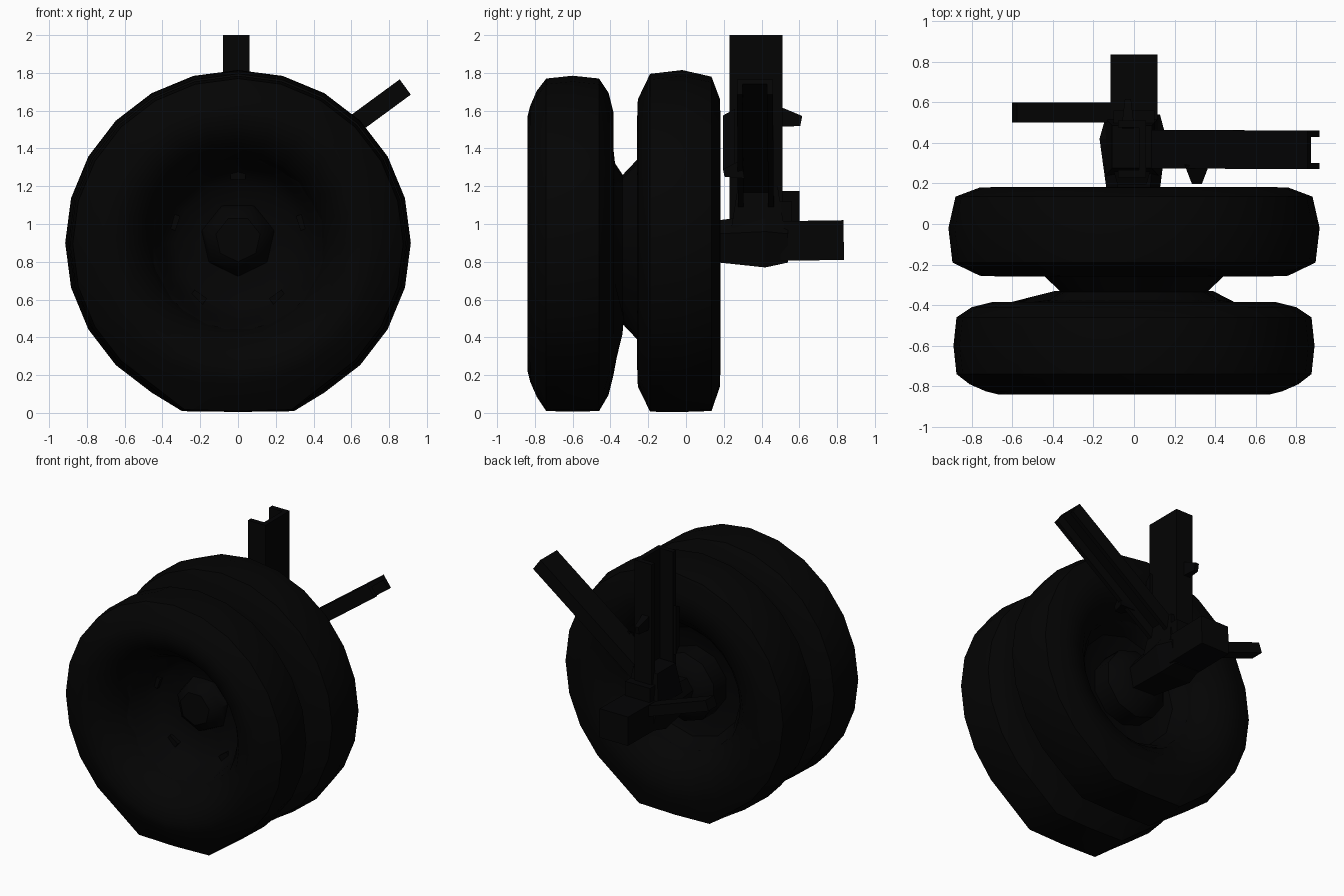
import bpy, bmesh, math
from mathutils import Vector

if "Cube" in bpy.data.objects:
    bpy.data.objects.remove(bpy.data.objects["Cube"])

rubber = bpy.data.materials.new("black_rubber")
rubber.diffuse_color = (0.0011, 0.0011, 0.0011, 1)
rubber.use_nodes = True
rubber.node_tree.nodes["Principled BSDF"].inputs["Base Color"].default_value = rubber.diffuse_color
metal = bpy.data.materials.new("black_metal")
metal.diffuse_color = (0.0011, 0.0011, 0.0012, 1)
metal.use_nodes = True
metal.node_tree.nodes["Principled BSDF"].inputs["Base Color"].default_value = metal.diffuse_color


def finish(name, bm, mat, smooth=False):
    bmesh.ops.remove_doubles(bm, verts=bm.verts[:], dist=1e-5)
    bmesh.ops.recalc_face_normals(bm, faces=bm.faces[:])
    me = bpy.data.meshes.new(name)
    bm.to_mesh(me)
    bm.free()
    me.materials.append(mat)
    ob = bpy.data.objects.new(name, me)
    bpy.context.collection.objects.link(ob)
    if smooth:
        bpy.ops.object.select_all(action='DESELECT')
        ob.select_set(True)
        bpy.context.view_layer.objects.active = ob
        bpy.ops.object.shade_smooth_by_angle(angle=math.radians(40))
    return ob


def lathe(name, profile, sides, cz, mat, closed=False, shape=None):
    """Spin (radius, y) points around the y axis through height cz."""
    bm = bmesh.new()
    rings = []
    for i in range(sides):
        a = 2 * math.pi * i / sides
        rings.append([bm.verts.new((r * math.sin(a), y, cz - r * math.cos(a)))
                      for r, y in profile])
    n = len(profile)
    for i in range(sides):
        p, q = rings[i], rings[(i + 1) % sides]
        for j in range(n if closed else n - 1):
            k = (j + 1) % n
            vs = [p[j], p[k], q[k], q[j]]
            if profile[k][0] == 0:
                vs = [p[j], p[k], q[j]]
            bm.faces.new(vs)
    if shape:
        for v in bm.verts:
            shape(v.co)
    return finish(name, bm, mat, True)


def flatten(co):
    """Contact patch pressed against the ground."""
    if abs(co.x) < .3 and co.z < .075:
        co.z = .005 + max(co.z, 0) * .25
        co.x *= 1.25


def flatten_front(co):
    flatten(co)
    if co.y > -.5 and .1 < co.z < .55 and abs(co.x) < .4:  # inner wall bulges near the ground
        co.y = max(co.y, min(-.33, -.47 + .32 * co.z))


def sag(co):
    if co.z < .6:
        co.z -= .07


def beam(name, a, b, section, up=(0, 1, 0), end_scale=1.0):
    """Extrude a 2D section (side, up) from a to b."""
    a, b = Vector(a), Vector(b)
    d = (b - a).normalized()
    u = Vector(up)
    u = (u - d * u.dot(d)).normalized()
    s = u.cross(d)
    bm = bmesh.new()
    p = [bm.verts.new(a + s * x + u * y) for x, y in section]
    q = [bm.verts.new(b + (s * x + u * y) * end_scale) for x, y in section]
    n = len(section)
    for i in range(n):
        bm.faces.new((p[i], p[(i + 1) % n], q[(i + 1) % n], q[i]))
    bm.faces.new(p)
    bm.faces.new(q)
    return finish(name, bm, metal)


def rect(w, h):
    return [(-w / 2, -h / 2), (w / 2, -h / 2), (w / 2, h / 2), (-w / 2, h / 2)]


def channel(w, h, t):
    """U section, open towards +side (negative w flips it)."""
    e = math.copysign(t, w)
    return [(-w / 2, -h / 2), (w / 2, -h / 2), (w / 2, -h / 2 + t), (-w / 2 + e, -h / 2 + t),
            (-w / 2 + e, h / 2 - t), (w / 2, h / 2 - t), (w / 2, h / 2), (-w / 2, h / 2)]


# Twin tyres
lathe("front_tyre", [(.45, -.62), (.48, -.69), (.56, -.79), (.67, -.84), (.73, -.825), (.81, -.79),
                     (.875, -.74), (.89, -.6), (.875, -.46), (.80, -.41), (.70, -.385), (.55, -.39),
                     (.42, -.375)], 24, .895, rubber, True, flatten_front)
lathe("rear_tyre", [(.45, -.01), (.48, .06), (.56, .14), (.67, .182), (.76, .18), (.88, .135),
                    (.915, -.02), (.895, -.19), (.76, -.255), (.62, -.26), (.44, -.25)],
      24, .9, rubber, True, flatten)

# Deep dished rims and the waist joining them
lathe("front_rim", [(.475, -.645), (.445, -.61), (.41, -.49), (.33, -.42), (.2, -.39), (0, -.39)],
      12, .9, metal)
lathe("front_hub", [(.2, -.38), (.18, -.45), (.12, -.5), (0, -.5)], 7, .92, metal)
lathe("rim_waist", [(.45, -.39), (.42, -.375), (.36, -.335), (.45, -.25), (.5, -.25)],
      20, .9, metal, False, sag)
lathe("rear_rim", [(.47, .02), (.435, -.01), (.40, -.08), (.3, -.12), (0, -.12)], 12, .9, metal)
lathe("brake_drum", [(.25, -.12), (.25, .02), (.2, .07), (.12, .1), (0, .1)], 10, .9, metal)

# Lugs around the front dish
for i in range(5):
    a = 2 * math.pi * i / 5
    x, z = .36 * math.sin(a), .9 + .36 * math.cos(a)
    beam("rim_lug", (x, -.40, z), (x, -.46, z), rect(.08, .05), (math.sin(a), 0, math.cos(a)))

# Axle with a swollen knuckle
knuckle = [(-.17, .05), (-.13, -.12), (.12, -.13), (.16, .06), (.1, .15), (-.1, .15)]
beam("axle", (0, .5, .91), (0, .835, .915), rect(.23, .21), (0, 0, 1))
beam("axle_knuckle", (0, .42, .90), (0, .05, .90), knuckle, (0, 0, 1), .7)
beam("axle_collar", (0, .42, .90), (0, .54, .90), [(-x, z) for x, z in knuckle], (0, 0, 1), .8)

# Upright leg and its clamps
beam("upright_leg", (-.01, .37, .95), (-.01, .37, 2.0), channel(-.14, .28, .035))
beam("leg_foot", (-.01, .38, .98), (-.01, .38, 1.2), rect(.26, .28), (0, 1, 0), .75)
beam("leg_front_bracket", (-.01, .26, 1.43), (-.01, .195, 1.43), rect(.18, .36), (0, 0, 1), .8)
beam("leg_lug", (-.03, .48, 1.57), (-.03, .61, 1.545), rect(.06, .11), (0, 0, 1), .5)

# Diagonal brace and its small gusset
beam("diagonal_brace", (.02, .37, 1.09), (.885, .365, 1.725), channel(.1, .19, .03))
beam("brace_gusset", (.31, .3, 1.29), (.31, .2, 1.27), rect(.12, .1), (0, 0, 1), .4)

# Side rod
beam("side_rod", (-.05, .55, .95), (-.59, .55, 1.14), rect(.075, .1))
beam("rod_mount", (-.1, .48, 1.05), (.1, .48, 1.05), rect(.14, .16), (0, 1, 0))
